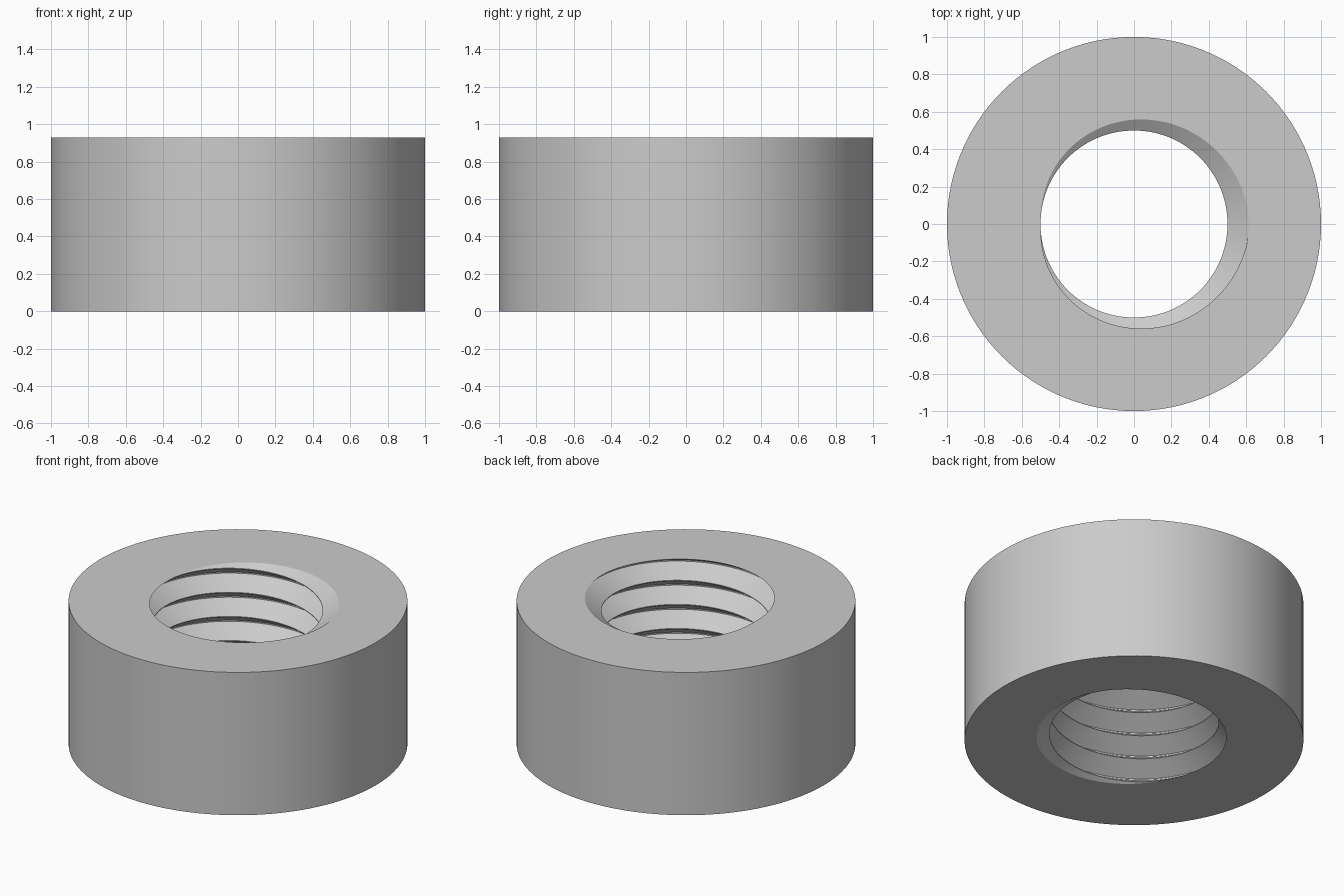
import bpy
import bmesh
import math

if "Cube" in bpy.data.objects:
    bpy.data.objects.remove(bpy.data.objects["Cube"], do_unlink=True)

HEIGHT = 0.93
OUTER = 1.0
MINOR, MAJOR = 0.5, 0.613   # thread crest and root radii
PITCH = 0.157
SEGMENTS = 120
# One turn of thread profile: radius and height in pitches
PROFILE = [(MAJOR, -0.025), (MAJOR, 0.025), (MINOR, 0.485), (MINOR, 0.515)]

bm = bmesh.new()

# Right-handed helical thread, longer than the nut at both ends
columns = []
for i in range(SEGMENTS + 1):
    turn = i / SEGMENTS
    a = math.tau * turn
    columns.append([
        bm.verts.new((r * math.cos(a), r * math.sin(a),
                      HEIGHT + PITCH * (k + turn + off)))
        for k in range(-9, 3) for r, off in PROFILE])
for c, d in zip(columns, columns[1:]):
    for j in range(len(c) - 1):
        bm.faces.new((c[j], d[j], d[j + 1], c[j + 1]))
bmesh.ops.remove_doubles(bm, verts=bm.verts[:], dist=0.0001)

# Trim the thread flush with both end faces
for z, direction in ((0, -1), (HEIGHT, 1)):
    bmesh.ops.bisect_plane(bm, geom=bm.verts[:] + bm.edges[:] + bm.faces[:],
                           dist=0.00001, plane_co=(0, 0, z),
                           plane_no=(0, 0, direction), clear_outer=True)

# Outer wall
rings = []
for z in (0, HEIGHT):
    rings.append([bm.verts.new((OUTER * math.cos(math.tau * i / SEGMENTS),
                                OUTER * math.sin(math.tau * i / SEGMENTS), z))
                  for i in range(SEGMENTS)])
low, high = rings
for i in range(SEGMENTS):
    n = (i + 1) % SEGMENTS
    bm.faces.new((low[i], low[n], high[n], high[i]))

# Flat end faces between the bore and the outer wall
for z, direction in ((0, -1), (HEIGHT, 1)):
    rim = [e for e in bm.edges if e.is_boundary
           and all(abs(v.co.z - z) < 0.0005 for v in e.verts)]
    bmesh.ops.triangle_fill(bm, edges=rim, use_beauty=True,
                            normal=(0, 0, direction))
bmesh.ops.recalc_face_normals(bm, faces=bm.faces[:])

mesh = bpy.data.meshes.new("round_nut")
bm.to_mesh(mesh)
bm.free()
nut = bpy.data.objects.new("round_nut", mesh)
bpy.context.collection.objects.link(nut)

# Plain grey material
grey = bpy.data.materials.new("light_grey")
grey.use_nodes = True
colour = (0.6, 0.6, 0.6, 1)
grey.diffuse_color = colour
grey.node_tree.nodes["Principled BSDF"].inputs["Base Color"].default_value = colour
mesh.materials.append(grey)

bpy.ops.object.select_all(action="DESELECT")
nut.select_set(True)
bpy.context.view_layer.objects.active = nut
bpy.ops.object.shade_smooth_by_angle(angle=math.radians(25))
